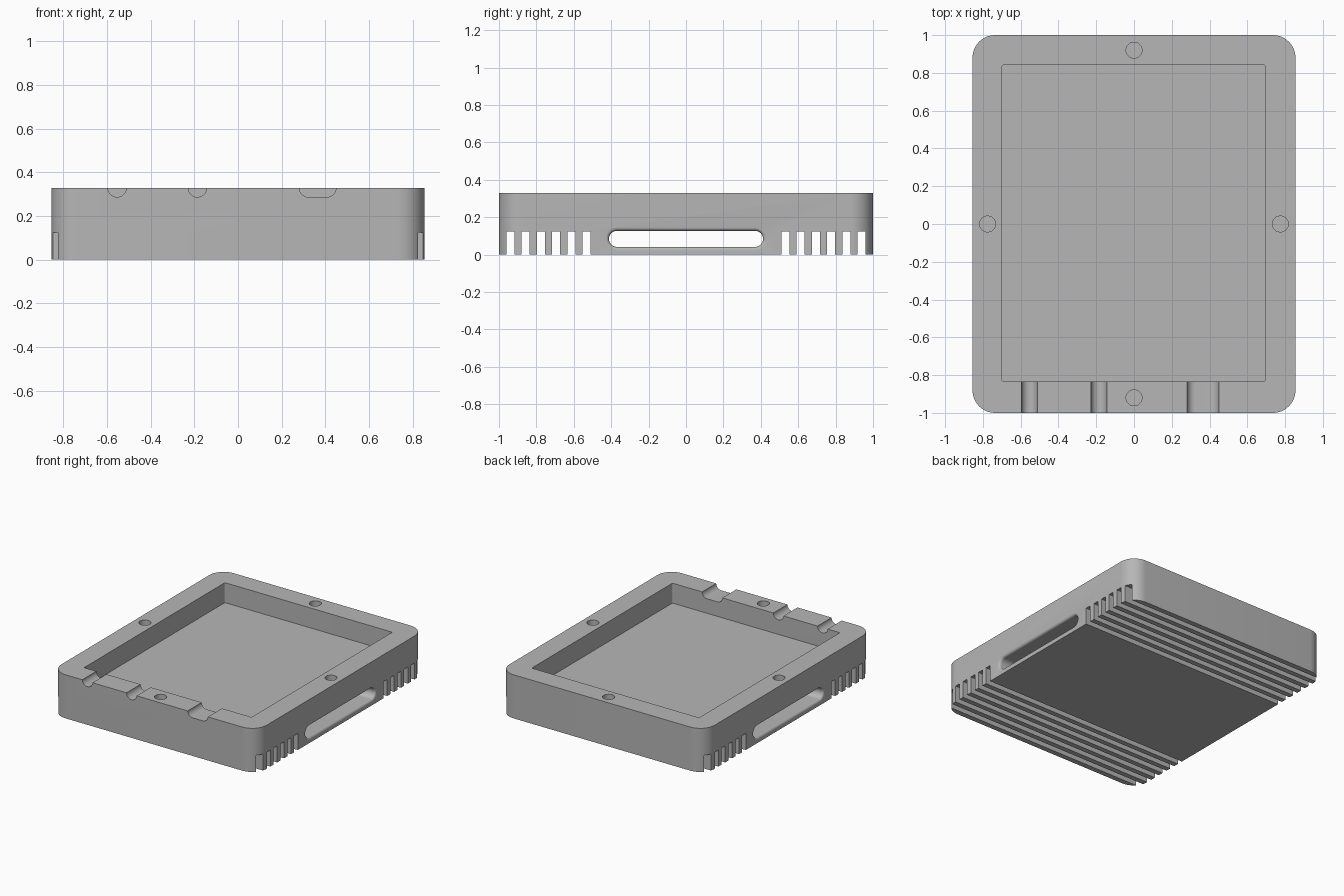
import bpy, bmesh, math
from mathutils import Vector

cube = bpy.data.objects.get("Cube")
if cube:
    bpy.data.objects.remove(cube, do_unlink=True)

HX, HY, TOP = 0.855, 1.0, 0.328
FLOOR = 0.178

gray = bpy.data.materials.new("plain gray")
gray.use_nodes = True
color = (0.47, 0.47, 0.47, 1)
gray.diffuse_color = color
gray.node_tree.nodes["Principled BSDF"].inputs["Base Color"].default_value = color


def outline(hu, hv, r, steps=12):
    """Rounded rectangle; becomes a circle, capsule or plain box as r allows."""
    pts = []
    for k, (su, sv) in enumerate([(1, 1), (-1, 1), (-1, -1), (1, -1)]):
        for i in range(steps + 1):
            a = math.pi / 2 * (k + i / steps)
            p = Vector((su * (hu - r) + r * math.cos(a),
                        sv * (hv - r) + r * math.sin(a)))
            if not pts or (p - pts[-1]).length > 1e-5:
                pts.append(p)
    if (pts[0] - pts[-1]).length < 1e-5:
        pts.pop()
    return pts


def loft(name, axis, center, sections):
    """Solid through rounded rectangles (w, half_u, half_v, radius) along an axis."""
    place = {"x": lambda u, v, w: (w, u, v),
             "y": lambda u, v, w: (u, w, v),
             "z": lambda u, v, w: (u, v, w)}[axis]
    bm = bmesh.new()
    rings = []
    for w, hu, hv, r in sections:
        rings.append([bm.verts.new(place(p.x + center[0], p.y + center[1], w))
                      for p in outline(hu, hv, r)])
    n = len(rings[0])
    for a, b in zip(rings, rings[1:]):
        for i in range(n):
            j = (i + 1) % n
            bm.faces.new((a[i], a[j], b[j], b[i]))
    bm.faces.new(rings[0])
    bm.faces.new(rings[-1])
    bmesh.ops.recalc_face_normals(bm, faces=bm.faces)
    mesh = bpy.data.meshes.new(name)
    bm.to_mesh(mesh)
    bm.free()
    mesh.materials.append(gray)
    obj = bpy.data.objects.new(name, mesh)
    bpy.context.collection.objects.link(obj)
    return obj


body = loft("tray_body", "z", (0, 0), [(0, HX, HY, 0.12), (TOP, HX, HY, 0.12)])


def cut(axis, center, sections):
    """Subtract a lofted solid from the body."""
    cutter = loft("cutter", axis, center, sections)
    cutter.hide_render = True
    mod = body.modifiers.new("cut", "BOOLEAN")
    mod.operation = "DIFFERENCE"
    mod.solver = "EXACT"
    mod.object = cutter
    bpy.context.view_layer.objects.active = body
    bpy.ops.object.modifier_apply(modifier=mod.name)
    bpy.data.objects.remove(cutter, do_unlink=True)


# Open pocket in the top
cut("z", (-0.001, 0.004), [(FLOOR, 0.697, 0.837, 0.008), (0.5, 0.697, 0.837, 0.008)])

# Round sockets in the rim
for x, y in [(0, 0.92), (0, -0.92), (0.775, 0), (-0.775, 0)]:
    cut("z", (x, y), [(TOP - 0.09, 0.042, 0.042, 0.042), (0.5, 0.042, 0.042, 0.042)])

# Cable notches across the front rim
for x, half in [(-0.554, 0.042), (-0.186, 0.042), (0.365, 0.084)]:
    cut("y", (x, TOP + 0.001), [(-1.1, half, 0.042, 0.042), (-0.8, half, 0.042, 0.042)])

# Long side-to-side tunnel with rounded mouths
FLARE = 0.018
half_mouth = []
for i in range(7):
    a = math.pi / 2 * i / 6
    grow = FLARE * (1 - math.cos(a))
    half_mouth.append((HX - FLARE + FLARE * math.sin(a),
                       0.412 + grow, 0.043 + grow, 0.043 + grow))
half_mouth.append((HX + 0.1,) + half_mouth[-1][1:])
mirrored = [(-s[0],) + s[1:] for s in reversed(half_mouth)]
cut("x", (0, 0.084), mirrored + half_mouth)

# Grooves across the underside at both ends
for side in (-1, 1):
    for i in range(6):
        y = side * (0.532 + 0.0814 * i)
        cut("x", (y, 0), [(-1, 0.0215, 0.124, 0), (1, 0.0215, 0.124, 0)])

# Smooth the curved walls, keep edges crisp
bpy.ops.object.select_all(action="DESELECT")
body.select_set(True)
bpy.context.view_layer.objects.active = body
bpy.ops.object.shade_smooth_by_angle(angle=math.radians(30))
